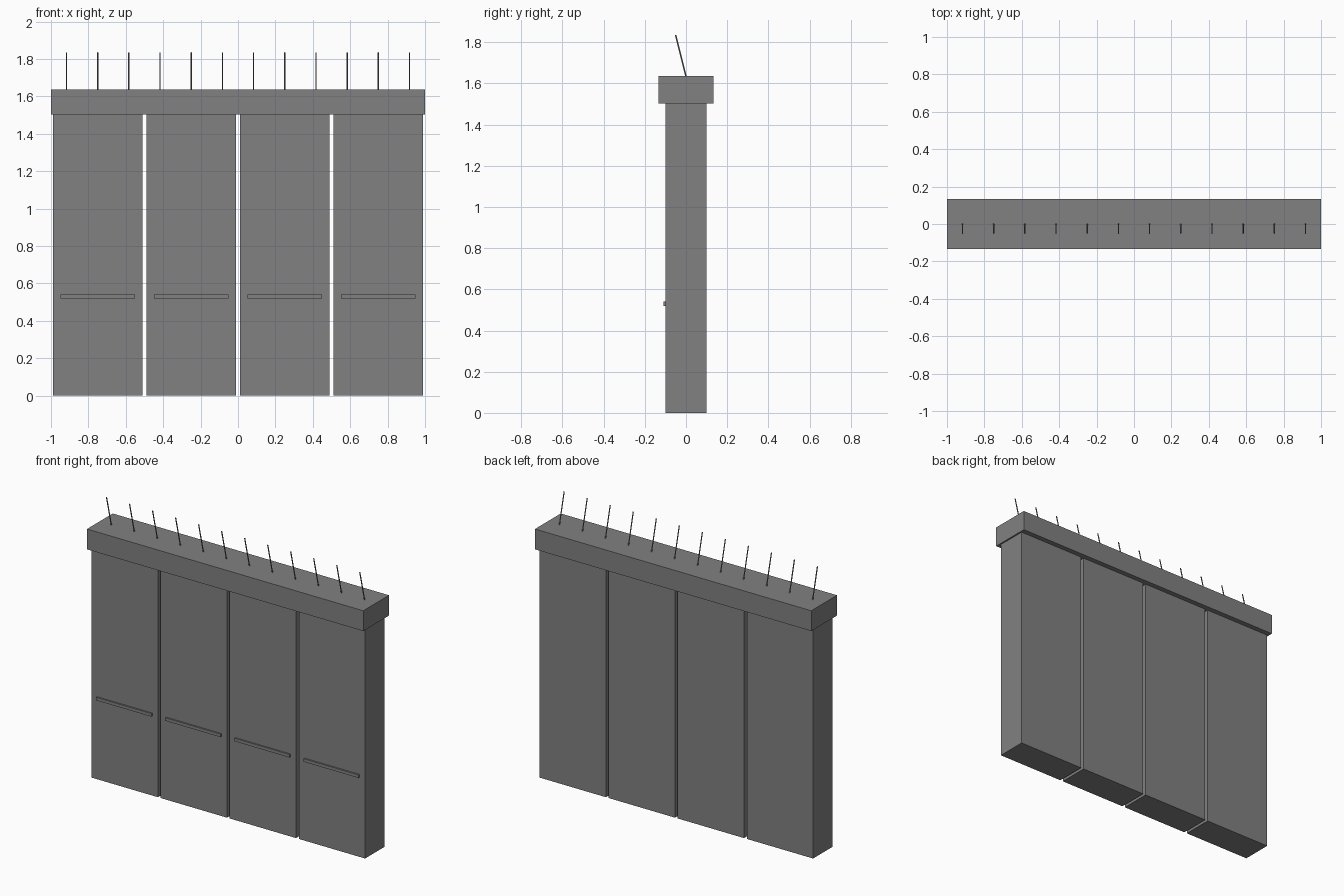
import bpy
from mathutils import Vector

cube = bpy.data.objects.get("Cube")
if cube:
    bpy.data.objects.remove(cube, do_unlink=True)


def material(name, colour):
    mat = bpy.data.materials.new(name)
    mat.use_nodes = True
    mat.diffuse_color = colour
    mat.node_tree.nodes["Principled BSDF"].inputs["Base Color"].default_value = colour
    return mat


concrete = material("concrete_grey", (0.22, 0.22, 0.22, 1))


def box(name, centre, size):
    bpy.ops.mesh.primitive_cube_add(size=1, location=centre)
    obj = bpy.context.object
    obj.name = name
    obj.scale = size
    bpy.ops.object.transform_apply(location=False, rotation=False, scale=True)
    obj.data.materials.append(concrete)
    return obj


def rod(name, start, end, radius):
    start, end = Vector(start), Vector(end)
    axis = end - start
    bpy.ops.mesh.primitive_cylinder_add(
        vertices=8, radius=radius, depth=axis.length, location=(start + end) / 2,
        rotation=axis.to_track_quat("Z", "Y").to_euler())
    obj = bpy.context.object
    obj.name = name
    obj.data.materials.append(concrete)
    return obj


# Wall panels, each with a thin raised rail on the front
for i in range(4):
    x = (i - 1.5) * 0.5
    box(f"wall_panel_{i + 1}", (x, 0, 0.755), (0.48, 0.2, 1.51))
    box(f"front_rail_{i + 1}", (x, -0.104, 0.53), (0.4, 0.012, 0.02))

# Overhanging cap beam
box("cap_beam", (0, 0, 1.57), (2, 0.266, 0.133))

# Row of spikes leaning forward
for i in range(12):
    x = (i - 5.5) / 6
    rod(f"spike_{i + 1}", (x, 0.002, 1.625), (x, -0.05, 1.835), 0.0035)
